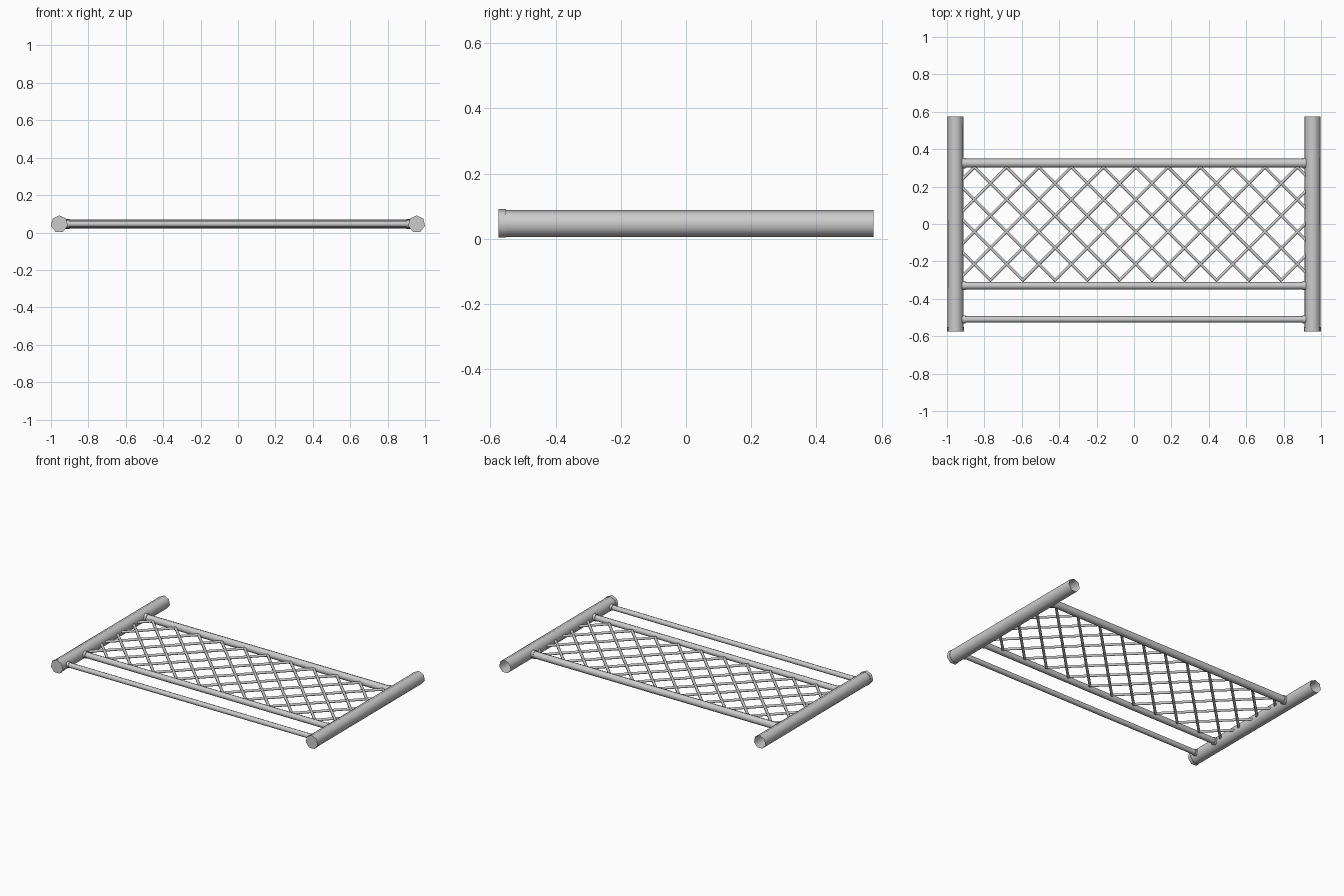
import bpy, bmesh, math
from mathutils import Vector

if "Cube" in bpy.data.objects:
    bpy.data.objects.remove(bpy.data.objects["Cube"])

Z = 0.0455        # height of the frame's centre plane


def tubes(name, segs, radius, sides, caps=False, angle=35):
    """One object made of straight tubes running between point pairs."""
    bm = bmesh.new()
    for a, b in segs:
        a, b = Vector(a), Vector(b)
        d = (b - a).normalized()
        up = Vector((0, 0, 1))
        side = d.cross(up).normalized()
        rings = []
        for p in (a, b):
            ring = []
            for i in range(sides):
                t = 2 * math.pi * i / sides
                ring.append(bm.verts.new(p + radius * (up * math.cos(t) + side * math.sin(t))))
            rings.append(ring)
        for i in range(sides):
            j = (i + 1) % sides
            bm.faces.new((rings[0][i], rings[0][j], rings[1][j], rings[1][i]))
        if caps:
            bm.faces.new(rings[0])
            bm.faces.new(rings[1])
    bmesh.ops.recalc_face_normals(bm, faces=bm.faces)
    me = bpy.data.meshes.new(name)
    bm.to_mesh(me)
    bm.free()
    ob = bpy.data.objects.new(name, me)
    bpy.context.collection.objects.link(ob)
    bpy.context.view_layer.objects.active = ob
    bpy.ops.object.select_all(action='DESELECT')
    ob.select_set(True)
    bpy.ops.object.shade_smooth_by_angle(angle=math.radians(angle))
    return ob


# Posts (open at the back end) with closed caps at the front end
for s, side in ((-1, "left"), (1, "right")):
    x = s * 0.955
    tubes(side + "_post", [((x, -0.56, Z), (x, 0.575, Z))], 0.0435, 7, angle=60)
    tubes(side + "_post_cap", [((x, -0.575, Z), (x, -0.552, Z))], 0.046, 7, caps=True, angle=60)

# Cross rails with a collar at each end
for name, y, r in (("upper_rail", 0.325, 0.024),
                   ("middle_rail", -0.33, 0.020),
                   ("lower_rail", -0.51, 0.017)):
    tubes(name, [((-0.915, y, Z), (0.915, y, Z))], r, 8, angle=60)
    tubes(name + "_collars",
          [((s * 0.902, y, Z), (s * 0.925, y, Z)) for s in (-1, 1)],
          r + 0.004, 8, caps=True, angle=60)

# Diagonal mesh wires, clipped at the posts
TOP, BOTTOM, EDGE, STEP = 0.304, -0.304, 0.92, 0.1727
for name, s in (("mesh_wires_falling", 1), ("mesh_wires_rising", -1)):
    segs = []
    for k in range(-10, 11):
        x0 = 0.01 + k * STEP            # where the wire meets the upper rail
        t0, t1 = 0.0, TOP - BOTTOM
        lo, hi = sorted(((-EDGE - x0) * s, (EDGE - x0) * s))
        t0, t1 = max(t0, lo), min(t1, hi)
        if t1 - t0 > 0.02:
            segs.append(((x0 + s * t0, TOP - t0, Z), (x0 + s * t1, TOP - t1, Z)))
    tubes(name, segs, 0.009, 6, caps=True, angle=65)
